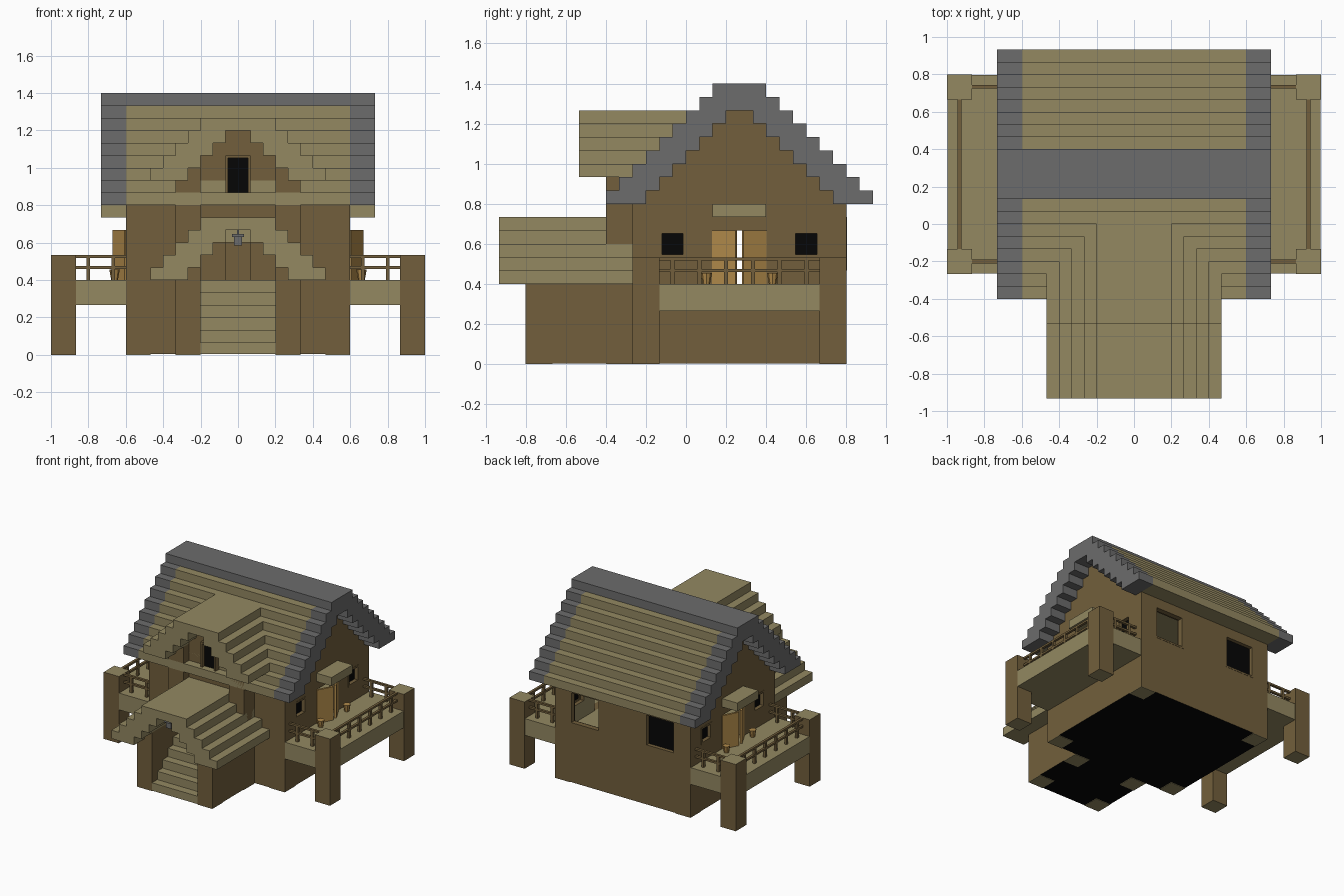
import bpy, bmesh, math
from mathutils import Matrix

old = bpy.data.objects.get("Cube")
if old:
    bpy.data.objects.remove(old, do_unlink=True)

U = 1 / 15          # building module
RIDGE = 4 * U       # y of the main ridge


def mat(name, rgb):
    lin = [(c / 255 / 12.92 if c < 11 else ((c / 255 + 0.055) / 1.055) ** 2.4) for c in rgb] + [1]
    m = bpy.data.materials.new(name)
    m.use_nodes = True
    m.diffuse_color = lin
    m.node_tree.nodes["Principled BSDF"].inputs["Base Color"].default_value = lin
    return m


BROWN = mat("brown timber", (114, 95, 60))
TAN = mat("tan planks", (147, 136, 97))
GREY = mat("grey stone", (108, 108, 108))
BLACK = mat("black", (6, 6, 6))
HONEY = mat("honey wood", (178, 139, 75))


def finish(name, bm, *mats):
    bmesh.ops.recalc_face_normals(bm, faces=bm.faces)
    me = bpy.data.meshes.new(name)
    bm.to_mesh(me)
    bm.free()
    ob = bpy.data.objects.new(name, me)
    bpy.context.collection.objects.link(ob)
    for m in mats:
        me.materials.append(m)
    return ob


def box(name, x, y, z, *mats):
    bm = bmesh.new()
    bmesh.ops.create_cube(bm, size=1)
    for v in bm.verts:
        v.co = [(a + b) / 2 + c * (b - a) for c, (a, b) in zip(v.co, (x, y, z))]
    return finish(name, bm, *mats)


def side(s, a, b):
    """An x range mirrored to side s."""
    return tuple(sorted((s * a, s * b)))


def extrude(name, outline, axis, a, b, *mats):
    """Extrude an outline (across, z) along x or y, from a to b."""
    bm = bmesh.new()
    vs = [bm.verts.new((a, p, z) if axis == "x" else (p, a, z)) for p, z in outline]
    f = bm.faces.new(vs)
    r = bmesh.ops.extrude_face_region(bm, geom=[f])
    d = (b - a, 0, 0) if axis == "x" else (0, b - a, 0)
    bmesh.ops.translate(bm, vec=d, verts=[g for g in r["geom"] if isinstance(g, bmesh.types.BMVert)])
    return finish(name, bm, *mats)


def steps(half, z, n):
    """Right half of a stair profile going up and inward."""
    pts = []
    for i in range(n):
        pts += [(half - i * U, z + i * U), (half - i * U, z + (i + 1) * U)]
    return pts


def arch(outer, inner, z, n_out, n_in, mid=0):
    """Closed stepped roof section."""
    o, i = steps(outer, z, n_out), steps(inner, z, n_in)
    loop = o + [(-p, h) for p, h in reversed(o)] + [(-p, h) for p, h in i]
    return [(p + mid, h) for p, h in loop + list(reversed(i))]


def gable(half, base, eave, inner, n, mid=0):
    """Closed wall section with a stepped gable."""
    r = [(half, base), (half, eave)] + steps(inner, eave, n)
    return [(p + mid, h) for p, h in r + [(-p, h) for p, h in reversed(r)]]


def paint(ob, rule):
    for f in ob.data.polygons:
        f.material_index = rule(f)


# House walls, hollow inside, with openings cut through
house = extrude("house_walls", gable(8 * U, 0.004, 12 * U, 7 * U, 7, RIDGE), "x", -9 * U, 9 * U,
                BROWN, TAN, BLACK)
cuts = [box("room_cutter", (-0.53, 0.53), (-0.2, 0.733), (6 * U, 0.79)),
        box("door_cutter", (-0.7, 0.7), (2 * U, 6 * U), (6 * U, 10 * U)),
        box("back_window_cutter_left", (3 * U, 7 * U), (0.7, 0.9), (7 * U, 11 * U)),
        box("back_window_cutter_right", (-7 * U, -3 * U), (0.7, 0.9), (7 * U, 11 * U))]
for i, y in enumerate((-2 * U, 8 * U)):
    cuts.append(box(f"side_window_cutter_{i}", (-0.7, 0.7), (y, y + 2 * U), (8 * U, 10 * U)))
bpy.context.view_layer.objects.active = house
for c in cuts:
    mod = house.modifiers.new("cut", "BOOLEAN")
    mod.operation, mod.solver, mod.object = "DIFFERENCE", "EXACT", c
    bpy.ops.object.modifier_apply(modifier=mod.name)
for c in cuts:
    bpy.data.objects.remove(c, do_unlink=True)


def house_rule(f):
    c = f.center
    if c.z < 0.01:
        return 2
    return 1 if abs(c.x) < 0.54 and -0.21 < c.y < 0.74 and c.z < 0.795 else 0


paint(house, house_rule)

# Main roof: planks between stone ends, stone ridge
planks = extrude("main_roof", arch(10 * U, 7 * U, 12 * U, 9, 7, RIDGE), "x", -9 * U, 9 * U, TAN, GREY)
paint(planks, lambda f: int(f.center.z > 20 * U + 0.01))
for s in (-1, 1):
    extrude(f"roof_end_{s}", arch(10 * U, 7 * U, 12 * U, 9, 7, RIDGE), "x", s * 9 * U, s * 11 * U, GREY)

# Dormer and porch roofs
extrude("dormer_roof", arch(7 * U, 4 * U, 14 * U, 5, 4), "y", -8 * U, 0.03, TAN)
extrude("porch_roof", arch(7 * U, 4 * U, 6 * U, 5, 4), "y", -14 * U, -4 * U, TAN)

# Dormer bay
bay = box("bay_wall", (-5 * U, 5 * U), (-5 * U, -3 * U - 0.004), (0.004, 12 * U), BROWN, BLACK)
paint(bay, lambda f: int(f.normal.z < -0.5))
extrude("dormer_wall", gable(5 * U, 12 * U, 14 * U, 4 * U, 4), "y", -5 * U, 0, BROWN)
for s in (-1, 1):
    box(f"bay_column_{s}", side(s, 3 * U, 5 * U), (-6 * U, -5 * U), (0.004, 14 * U), BROWN)
    box(f"bay_column_head_{s}", side(s, 3 * U, 4 * U), (-6 * U, -5 * U), (14 * U, 15 * U), BROWN)
    # Porch side walls
    wall = box(f"porch_wall_{s}", side(s, 3 * U, 5 * U), (-12 * U, -5 * U), (0.004, 6 * U), BROWN, BLACK)
    paint(wall, lambda f: int(f.normal.z < -0.5))
    box(f"porch_wall_head_{s}", side(s, 3 * U, 4 * U), (-12 * U, -5 * U), (6 * U, 7 * U), BROWN)
    # Log ends under the house
    for i, (a, y) in enumerate(((7, -4), (7, 10), (3, -12), (3, -6))):
        box(f"log_end_{s}_{i}", side(s, a * U, (a + 2) * U), (y * U, (y + 2) * U), (0, 0.004), TAN)

# Front stairs, door and lantern
for i in range(6):
    st = box(f"stair_{i}", (-3 * U, 3 * U), ((i - 12) * U, -5 * U), (0.004, (i + 1) * U), TAN, BLACK)
    paint(st, lambda f: int(f.normal.z < -0.5))
box("front_door", (-U, U), (-0.342, -5 * U), (6 * U, 9 * U), BROWN)
box("porch_back_panel", (-U, U), (-0.76, -0.73), (9 * U, 10 * U), TAN)
box("lantern", (-0.022, 0.022), (-0.88, -0.836), (0.585, 0.635), GREY)
box("lantern_cap", (-0.032, 0.032), (-0.89, -0.826), (0.63, 0.645), GREY)
box("lantern_hook", (-0.006, 0.006), (-0.864, -0.852), (0.64, 10 * U), GREY)


def window(name, axis, at, out, lo, hi, z0, z1, glass=True, t=0.014):
    """Frame bars, and a black pane recessed behind the wall face."""
    def bar(part, a, b, c, d, depth0, depth1, m):
        span = tuple(sorted((at + out * depth0, at + out * depth1)))
        box(f"{name}_{part}", *((span, (a, b)) if axis == "x" else ((a, b), span)), (c, d), m)
    bar("sill", lo, hi, z0, z0 + t, -0.04, 0.002, BROWN)
    bar("head", lo, hi, z1 - t, z1, -0.04, 0.002, BROWN)
    bar("jamb_a", lo, lo + t, z0, z1, -0.04, 0.002, BROWN)
    bar("jamb_b", hi - t, hi, z0, z1, -0.04, 0.002, BROWN)
    if glass:
        bar("pane", lo, hi, z0, z1, -0.035, -0.028, BLACK)


window("back_window_left", "y", 12 * U, 1, 3 * U, 7 * U, 7 * U, 11 * U, False)
window("back_window_right", "y", 12 * U, 1, -7 * U, -3 * U, 7 * U, 11 * U)
window("dormer_window", "y", -0.375, -1, -U, U, 12 * U, 16 * U)
box("dormer_pane", (-0.053, 0.053), (-0.344, -0.336), (0.83, 1.035), BLACK)

# Side balconies
for s in (-1, 1):
    for i, y in enumerate((-2 * U, 8 * U)):
        window(f"side_window_{s}_{i}", "x", s * 9 * U, s, y, y + 2 * U, 8 * U, 10 * U)
    box(f"balcony_floor_{s}", side(s, 9 * U, 0.998), (-0.264, 0.797), (4 * U, 6 * U), TAN)
    box(f"door_canopy_{s}", side(s, 9 * U, 11 * U), (2 * U, 6 * U), (11 * U, 12 * U), TAN)
    for i, y in enumerate((-4 * U, 10 * U)):
        post = box(f"balcony_post_{s}_{i}", side(s, 13 * U, 1), (y, y + 2 * U), (0, 8 * U), BROWN, TAN)
        paint(post, lambda f: int(abs(f.normal.z) > 0.5))
    # Railings: long outer run and two short ends
    for k, z in enumerate((0.46, 0.518)):
        box(f"long_rail_{s}_{k}", side(s, 0.923, 0.943), (-2 * U, 10 * U), (z, z + 0.015), BROWN)
        for j, y in enumerate((-3 * U, 11 * U)):
            box(f"end_rail_{s}_{k}_{j}", side(s, 9 * U, 13 * U), (y - 0.01, y + 0.01), (z, z + 0.015), BROWN)
    for i in range(6):
        y = (2 * i - 1) * U
        box(f"baluster_{s}_{i}", side(s, 0.923, 0.943), (y - 0.01, y + 0.01), (6 * U, 0.52), BROWN)
    for j, y in enumerate((-3 * U, 11 * U)):
        for i, x in enumerate((10 * U, 12 * U)):
            box(f"end_baluster_{s}_{j}_{i}", side(s, x - 0.01, x + 0.01), (y - 0.01, y + 0.01),
                (6 * U, 0.52), BROWN)
    # Double doors standing ajar, with a pot on each side
    for d in (-1, 1):
        leaf = box(f"door_leaf_{s}_{d}", (-0.008, 0.008), side(-d, 0, 2 * U), (0, 4 * U), HONEY)
        leaf.location = (s * 9 * U, RIDGE + d * 2 * U, 6 * U)
        leaf.rotation_euler.z = s * d * math.radians(28)
        bm = bmesh.new()
        bmesh.ops.create_cone(bm, cap_ends=True, segments=8, radius1=0.018, radius2=0.028, depth=0.055,
                              matrix=Matrix.Translation((s * 0.66, RIDGE + d * 0.165, 6 * U + 0.0275)))
        finish(f"pot_{s}_{d}", bm, HONEY)
